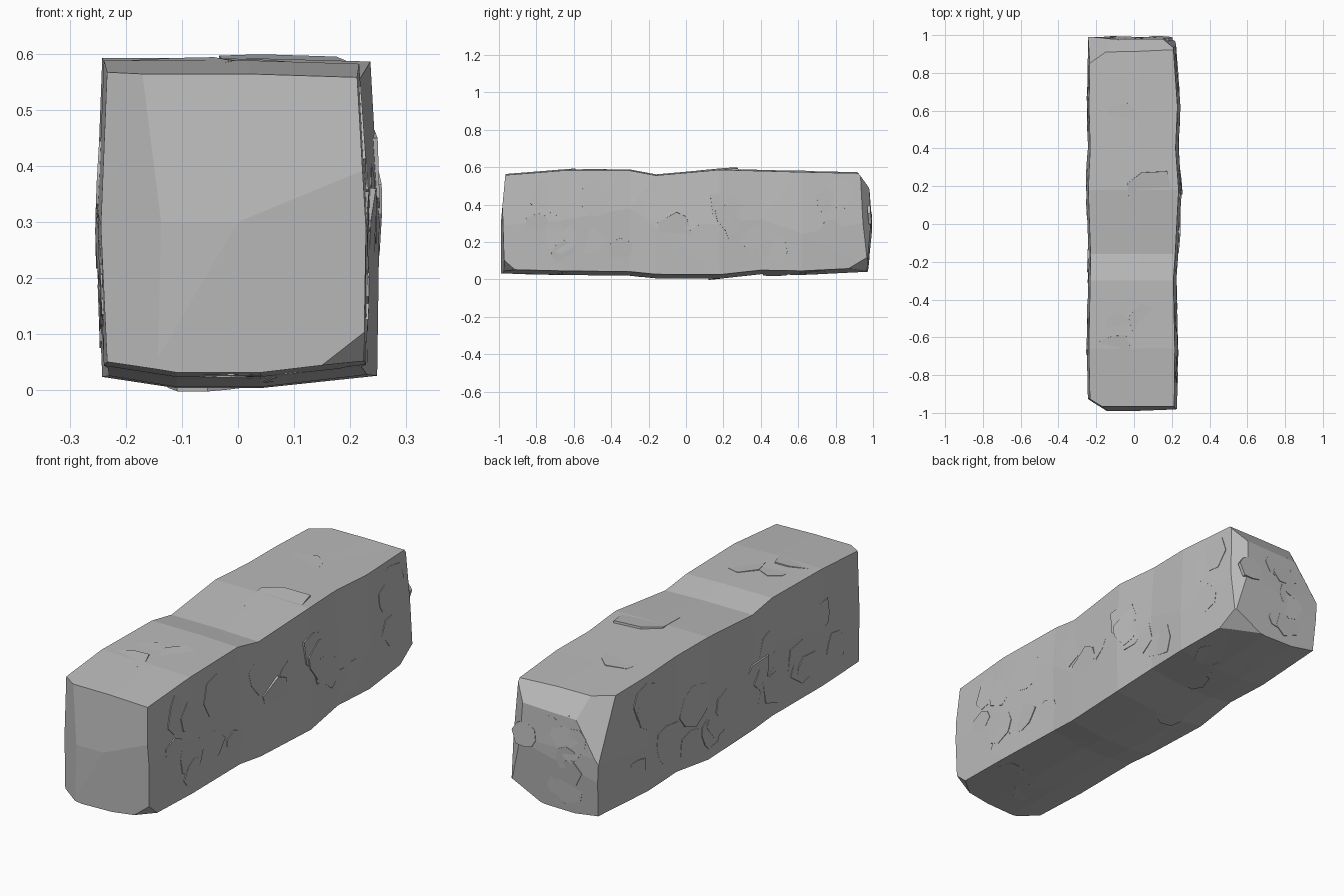
import bpy, bmesh, math, random
from mathutils import Vector
from mathutils.bvhtree import BVHTree

random.seed(11)
cube = bpy.data.objects.get("Cube")
if cube:
    bpy.data.objects.remove(cube, do_unlink=True)

stone = bpy.data.materials.new("stone grey")
stone.use_nodes = True
GREY = (0.5, 0.5, 0.5, 1)
stone.diffuse_color = GREY
stone.node_tree.nodes["Principled BSDF"].inputs["Base Color"].default_value = GREY


def make_object(name, bm):
    bmesh.ops.recalc_face_normals(bm, faces=bm.faces)
    mesh = bpy.data.meshes.new(name)
    bm.to_mesh(mesh)
    mesh.materials.append(stone)
    obj = bpy.data.objects.new(name, mesh)
    bpy.context.collection.objects.link(obj)
    return obj


# Stations along the block: y, left x, right x, bottom z, top z
STATIONS = [
    (-0.99, -.240, .220, .032, .562), (-0.66, -.247, .224, .024, .588),
    (-0.30, -.240, .216, .020, .588), (-0.16, -.238, .226, .006, .562),
    (0.18, -.250, .244, .004, .592), (0.40, -.240, .228, .028, .586),
    (0.62, -.246, .238, .024, .580), (0.99, -.240, .212, .042, .572)]

bm = bmesh.new()
rings = []
for y, left, right, low, high in STATIONS:
    mid = (low + high) / 2 + random.uniform(-.09, .09)
    ring = [(left + .008, low + .02), (-.11, low), (.04, low),
            (right + .004, low + .022), (right + .008, mid), (right - .008, high - .006),
            (.02, high), (left + .008, high), (left - .003, mid)]
    rings.append([bm.verts.new((x, y, z)) for x, z in ring])
for a, b in zip(rings, rings[1:]):
    for i in range(len(a)):
        j = (i + 1) % len(a)
        bm.faces.new((a[i], a[j], b[j], b[i]))
bm.faces.new(rings[0])
bm.faces.new(rings[-1])
bmesh.ops.triangulate(bm, faces=[f for f in bm.faces if len(f.verts) == 4])


# Chipped ends and corners, each a plane cut through three points
def chip(p, q, r):
    p, q, r = Vector(p), Vector(q), Vector(r)
    normal = (q - p).cross(r - p)
    if normal.dot(p - Vector((0, 0, .3))) < 0:
        normal.negate()
    cut = bmesh.ops.bisect_plane(bm, geom=bm.verts[:] + bm.edges[:] + bm.faces[:],
                                 plane_co=p, plane_no=normal, clear_outer=True)
    rim = [e for e in cut["geom_cut"] if isinstance(e, bmesh.types.BMEdge)]
    bmesh.ops.contextual_create(bm, geom=rim)


chip((-.17, -.965, .57), (.23, -.965, .57), (0, -.99, .30))
chip((-.16, -.99, .03), (.24, -.97, .04), (0, -.99, .30))
chip((-.16, -.972, .56), (-.14, -.992, .04), (-.25, -.92, .3))
chip((.12, -.985, .03), (.225, -.98, .11), (.235, -.88, .03))
chip((-.25, .91, .572), (.25, .92, .572), (0, .975, .49))
chip((-.25, .98, .48), (.25, .98, .48), (0, .992, .30))
chip((-.25, .975, .05), (.25, .965, .05), (0, .992, .30))
chip((-.16, .90, .58), (-.25, .84, .575), (-.245, .975, .33))
chip((.235, .84, .045), (.235, .975, .13), (.05, .975, .04))
chip((.22, .93, .5), (.15, .99, .4), (.21, .97, .15))
bmesh.ops.recalc_face_normals(bm, faces=bm.faces)
tree = BVHTree.FromBMesh(bm)
make_object("stone_block", bm)
bm.free()


# Shallow tilted flakes sunk in the surface, whose rims read as cracks
def add_flakes(name, direction, centres, size, lift):
    out = Vector(direction)
    flakes = bmesh.new()
    for c in centres:
        hit, normal, _, _ = tree.ray_cast(Vector(c) + out * 2, -out)
        if hit is None or normal.dot(out) < .8:
            continue
        tilt = Vector([random.uniform(-1, 1) for _ in range(3)]) * .045
        normal = (normal + tilt).normalized()
        u = normal.orthogonal().normalized()
        v = normal.cross(u)
        radius = size * random.uniform(.6, 1.1)
        sides = random.randint(6, 8)
        top, base = [], []
        for i in range(sides):
            angle = math.tau * (i + random.uniform(-.25, .25)) / sides
            reach = radius * random.uniform(.75, 1.1)
            p = hit + (u * math.cos(angle) + v * math.sin(angle)) * reach
            top.append(flakes.verts.new(p + normal * lift))
            base.append(flakes.verts.new(p - normal * .015))
        flakes.faces.new(top)
        flakes.faces.new(base[::-1])
        for i in range(sides):
            j = (i + 1) % sides
            flakes.faces.new((top[i], base[i], base[j], top[j]))
    make_object(name, flakes)
    flakes.free()


def scatter(count, xs, ys, zs):
    return [[random.uniform(*r) for r in (xs, ys, zs)] for _ in range(count)]


ACROSS, ALONG, UP = (-.14, .14), (-.82, .82), (.12, .46)
add_flakes("right_flakes", (1, 0, 0), scatter(20, (0, 0), ALONG, UP), .1, .001)
add_flakes("left_flakes", (-1, 0, 0), scatter(20, (0, 0), ALONG, UP), .1, .001)
add_flakes("top_flakes", (0, 0, 1), scatter(5, ACROSS, ALONG, (0, 0)), .13, -.001)
add_flakes("bottom_flakes", (0, 0, -1), scatter(10, ACROSS, ALONG, (0, 0)), .1, -.001)
add_flakes("back_flakes", (0, 1, 0), scatter(9, ACROSS, (0, 0), (.14, .42)), .08, .001)
